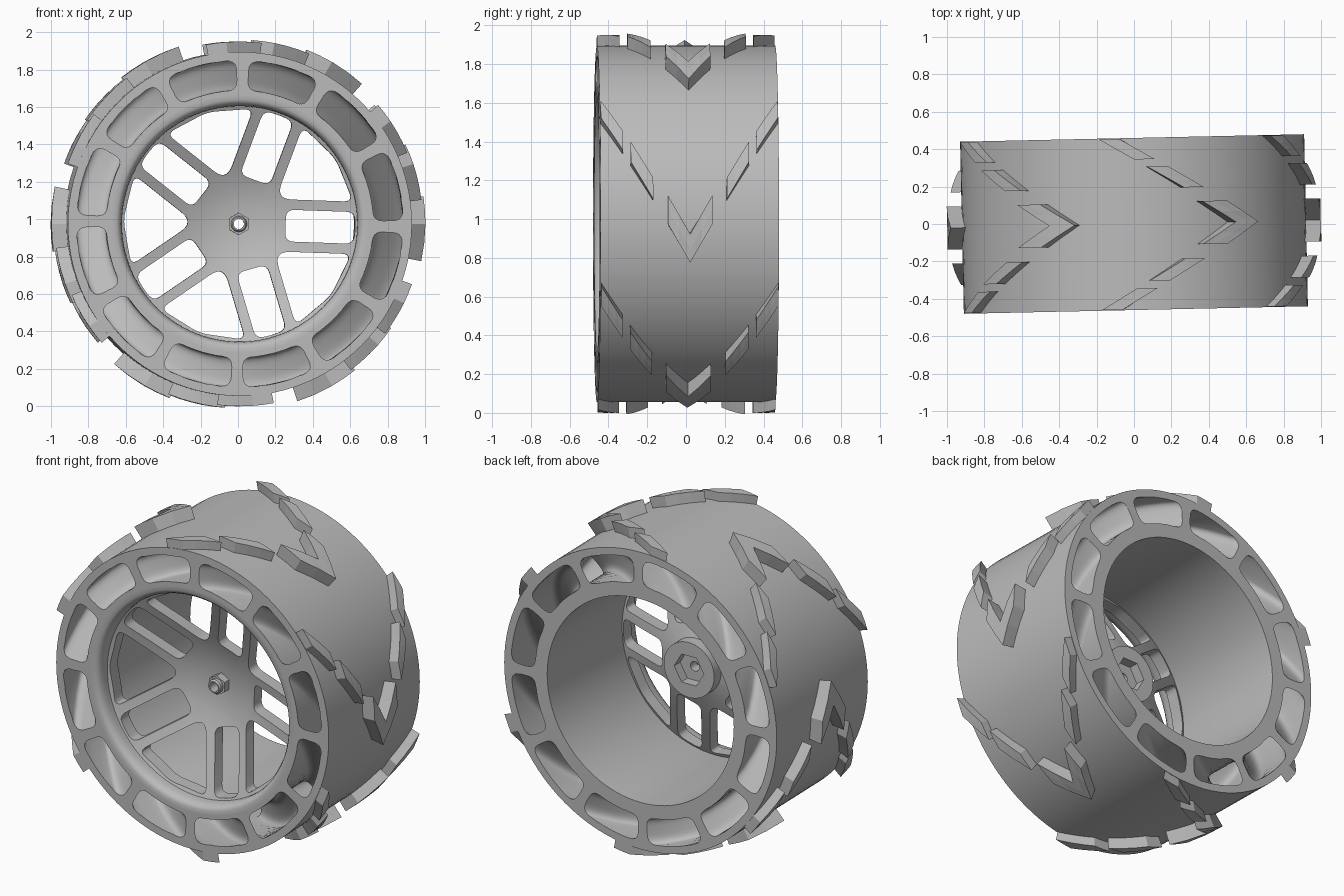
import bpy
import bmesh
from math import sin, cos, pi, radians, asin, degrees
from mathutils import Vector

old = bpy.data.objects.get("Cube")
if old:
    bpy.data.objects.remove(old, do_unlink=True)

HALF = 0.46          # half width of the wheel
TYRE_R = 0.92
BORE_R = 0.69
SLANT = 100          # chevron slope, degrees per unit of width

grey = bpy.data.materials.new("plain grey")
grey.use_nodes = True
colour = (0.5, 0.5, 0.5, 1)
grey.diffuse_color = colour
grey.node_tree.nodes["Principled BSDF"].inputs["Base Color"].default_value = colour


def polar(r, deg, y):
    """Point around the wheel axis, which runs along y."""
    a = radians(deg)
    return Vector((r * cos(a), y, r * sin(a)))


def loft(bm, sections, closed=False):
    """Skin a list of equal closed loops; cap the ends unless it is a ring."""
    rings = [[bm.verts.new(p) for p in s] for s in sections]
    pairs = list(zip(rings, rings[1:]))
    if closed:
        pairs.append((rings[-1], rings[0]))
    else:
        bm.faces.new(rings[0])
        bm.faces.new(rings[-1])
    for a, b in pairs:
        n = len(a)
        for i in range(n):
            j = (i + 1) % n
            bm.faces.new((a[i], a[j], b[j], b[i]))


def lathe(bm, profile, steps=96):
    """Revolve a closed (radius, y) profile around the axis."""
    loft(bm, [[polar(r, 360 * k / steps, y) for r, y in profile]
              for k in range(steps)], closed=True)


def finish(name, bm):
    """Turn a bmesh into an object in the wheel's slightly turned frame."""
    bmesh.ops.recalc_face_normals(bm, faces=bm.faces)
    mesh = bpy.data.meshes.new(name)
    bm.to_mesh(mesh)
    bm.free()
    ob = bpy.data.objects.new(name, mesh)
    bpy.context.collection.objects.link(ob)
    mesh.materials.append(grey)
    ob.location.z = 0.975
    ob.rotation_euler.z = radians(1.25)
    return ob


def smooth(ob, angle=30):
    bpy.ops.object.select_all(action="DESELECT")
    ob.select_set(True)
    bpy.context.view_layer.objects.active = ob
    bpy.ops.object.shade_smooth_by_angle(angle=radians(angle))


def cut(ob, cutter):
    """Subtract the cutter for good, then remove it."""
    cutter.hide_render = True
    mod = ob.modifiers.new("cut", "BOOLEAN")
    mod.operation = "DIFFERENCE"
    mod.solver = "EXACT"
    mod.object = cutter
    deps = bpy.context.evaluated_depsgraph_get()
    mesh = bpy.data.meshes.new_from_object(ob.evaluated_get(deps))
    ob.modifiers.clear()
    ob.data = mesh
    bpy.data.objects.remove(cutter, do_unlink=True)


def rounded(points, radius, steps=5):
    """Round the corners of a 2D polygon."""
    pts = [Vector(p) for p in points]
    out = []
    for i, p in enumerate(pts):
        ends = []
        for q in (pts[i - 1], pts[(i + 1) % len(pts)]):
            d = (q - p).length
            ends.append(p + (q - p) * min(radius / d, 0.46))
        for k in range(steps + 1):
            t = k / steps
            out.append(ends[0] * (1 - t) ** 2 + p * 2 * t * (1 - t) + ends[1] * t * t)
    return out


# Tyre: thick ring pierced by twelve chevron-shaped pockets
bm = bmesh.new()
lathe(bm, [(BORE_R, -HALF), (TYRE_R, -HALF), (TYRE_R, HALF), (BORE_R, HALF)])
tyre = finish("tyre", bm)

mid_r = 0.795
width = mid_r * radians(12.8)
low, high = -0.08, 0.08
pocket = rounded([(-width, low), (0, low), (width, low),
                  (width, high), (0, high), (-width, high)], 0.055)
levels = [0.48 * (k / 8 - 1) for k in range(17)]
bm = bmesh.new()
for n in range(12):
    loft(bm, [[polar(mid_r + p.y,
                     14 + 30 * n + degrees(p.x / mid_r) + SLANT * (abs(y) - HALF), y)
               for p in pocket] for y in levels])
cut(tyre, finish("pocket_cutter", bm))
smooth(tyre)

# Tread: centre chevron plus two slanted blocks on each side, six times round
bm = bmesh.new()


def tread_block(start, y0, y1, thick, top, steps):
    sections = []
    for k in range(steps + 1):
        y = y0 + (y1 - y0) * k / steps
        a = start + SLANT * abs(y)
        sections.append([polar(0.905, a, y), polar(top, a, y),
                         polar(top, a + thick / 2, y), polar(top, a + thick, y),
                         polar(0.905, a + thick, y)])
    loft(bm, sections)


for n in range(6):
    start = -11.5 + 60 * n
    tread_block(start, -0.115, 0.115, 8.5, 1.0, 4)
    for side in (-1, 1):
        tread_block(start, side * 0.19, side * 0.305, 6.5, 0.985, 3)
        tread_block(start, side * 0.345, side * 0.457, 6.5, 0.975, 3)
finish("tread_blocks", bm)

# Rim barrel with a rounded front lip
bm = bmesh.new()
lathe(bm, [(BORE_R, -HALF), (0.663, -HALF), (0.648, -0.452), (0.636, -0.435),
           (0.63, -0.405), (0.63, HALF), (BORE_R, HALF)])
smooth(finish("rim", bm), 35)

# Dished spoke wheel with the rear boss
bm = bmesh.new()
lathe(bm, [(0.03, -0.165), (0.1, -0.17), (0.2, -0.19), (0.3, -0.23), (0.45, -0.295),
           (0.637, -0.38), (0.637, -0.30), (0.45, -0.215), (0.3, -0.15),
           (0.17, -0.10), (0.17, -0.03), (0.03, -0.03)])
spokes = finish("spokes_and_hub", bm)

# Openings: parallel slots inside each spoke pair, wide gaps between pairs
slot = rounded([(0.25, -0.085), (0.612, -0.085), (0.62, 0),
                (0.612, 0.085), (0.25, 0.085)], 0.045)


def gap_corner(r, side):
    a = radians(36) - asin(0.14 / r)
    return (r * cos(a), side * r * sin(a))


gap = rounded([gap_corner(0.275, -1), gap_corner(0.62, -1), (0.622, 0),
               gap_corner(0.62, 1), gap_corner(0.275, 1)], 0.05)
bm = bmesh.new()
for n in range(5):
    for outline, turn in ((slot, -2), (gap, 34)):
        a = radians(72 * n + turn)
        loft(bm, [[Vector((p.x * cos(a) - p.y * sin(a), y,
                           p.x * sin(a) + p.y * cos(a))) for p in outline]
                  for y in (-0.5, 0.0)])
# Hex socket in the rear boss
loft(bm, [[polar(0.1, 60 * k, y) for k in range(6)] for y in (-0.09, 0.02)])
cut(spokes, finish("opening_cutter", bm))
smooth(spokes)

# Hollow hex nut and threaded end on the front of the hub
bm = bmesh.new()
lathe(bm, [(0.028, -0.15), (0.043, -0.15), (0.043, -0.235), (0.036, -0.245),
           (0.028, -0.245)], 32)
smooth(finish("axle_end", bm))
bm = bmesh.new()
loft(bm, [[polar(r, 60 * k + 30, y) for r, y in
           ((0.04, -0.15), (0.06, -0.15), (0.06, -0.215), (0.04, -0.215))]
          for k in range(6)], closed=True)
finish("hub_nut", bm)
